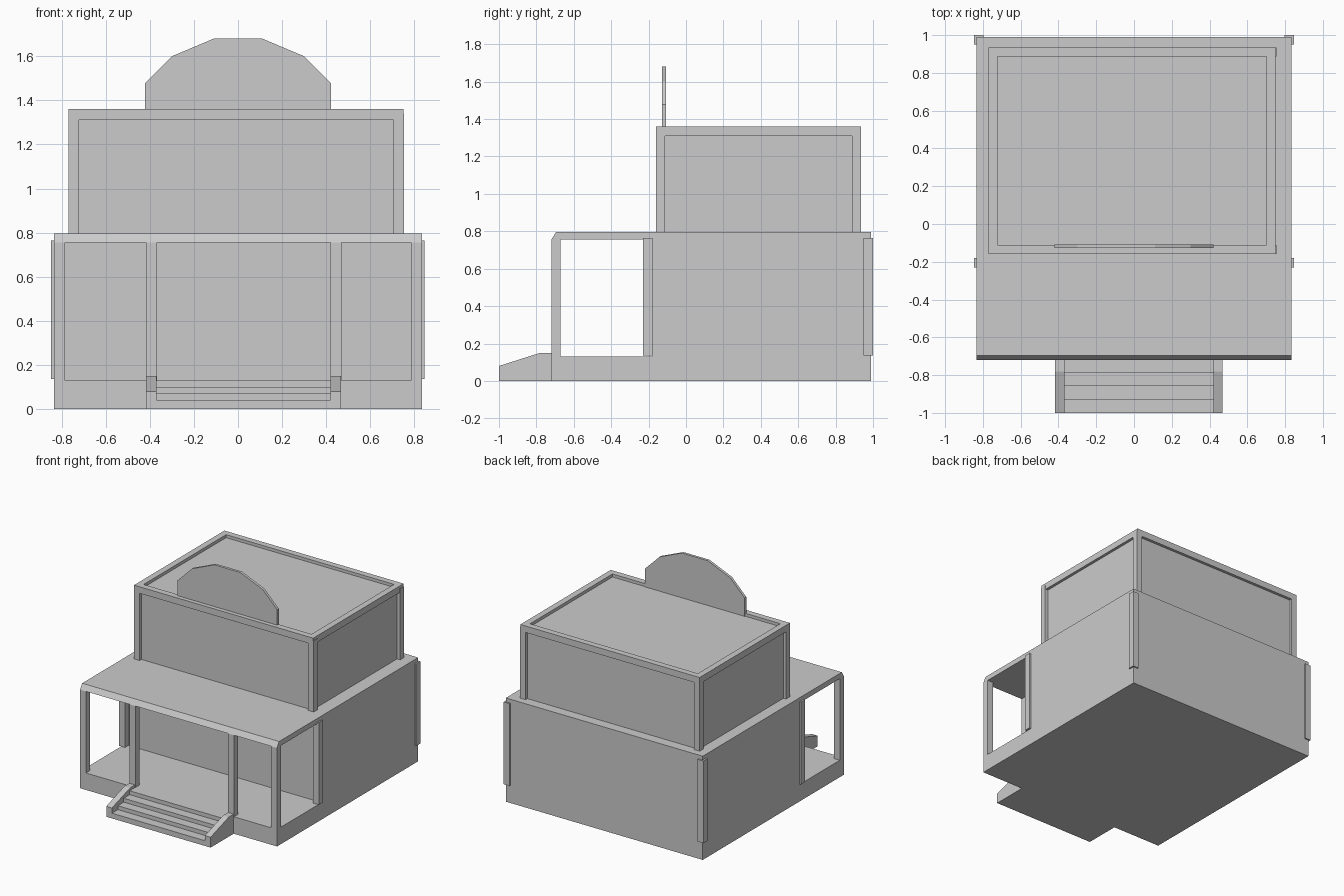
import bpy, bmesh

if "Cube" in bpy.data.objects:
    bpy.data.objects.remove(bpy.data.objects["Cube"])


def make(name, bm):
    bmesh.ops.recalc_face_normals(bm, faces=bm.faces)
    mesh = bpy.data.meshes.new(name)
    bm.to_mesh(mesh)
    bm.free()
    obj = bpy.data.objects.new(name, mesh)
    bpy.context.collection.objects.link(obj)
    return obj


def extrude(name, points, offset):
    """Solid from a closed outline of 3D points swept along an offset."""
    bm = bmesh.new()
    face = bm.faces.new([bm.verts.new(p) for p in points])
    out = bmesh.ops.extrude_face_region(bm, geom=[face])
    verts = [g for g in out["geom"] if isinstance(g, bmesh.types.BMVert)]
    bmesh.ops.translate(bm, verts=verts, vec=offset)
    return make(name, bm)


def side_profile(name, yz, x0, x1):
    return extrude(name, [(x0, y, z) for y, z in yz], (x1 - x0, 0, 0))


def box(name, x0, x1, y0, y1, z0, z1):
    return side_profile(name, [(y0, z0), (y1, z0), (y1, z1), (y0, z1)], x0, x1)


# Lower storey with porch floor and bevelled porch roof, in one side profile
side_profile("lower_storey", [
    (-0.72, 0), (0.99, 0), (0.99, 0.795), (-0.695, 0.795), (-0.72, 0.755),
    (-0.18, 0.755), (-0.18, 0.13), (-0.72, 0.13)], -0.835, 0.835)

# Porch posts along the front
for i, x in enumerate((-0.835, -0.417, 0.42, 0.785)):
    box(f"porch_post_{i}", x, x + 0.05, -0.72, -0.67, 0.13, 0.755)

# Corner posts of the lower walls, standing slightly proud
for x in (-0.848, 0.796):
    for row, y in (("front", -0.23), ("back", 0.95)):
        box(f"wall_post_{row}", x, x + 0.05, y, y + 0.05, 0.135, 0.765)

# Steps, lowest first
for i in range(4):
    box(f"step_{i}", -0.37, 0.42, -1 + 0.0715 * i, -0.715, 0, 0.04 + 0.03 * i)

# Sloping side walls of the steps
for x in (-0.417, 0.42):
    side_profile("step_side", [(-1, 0), (-0.715, 0), (-0.715, 0.15),
                               (-0.78, 0.15), (-1, 0.08)], x, x + 0.048)

# Upper storey, set back behind its trim
X0, X1, Y0, Y1 = -0.77, 0.75, -0.16, 0.935
T = 0.048
box("upper_storey", X0 + 0.022, X1 - 0.022, Y0 + 0.022, Y1 - 0.022, 0.79, 1.337)
for x in (X0, X1 - T + 0.004):
    for y in (Y0, Y1 - T):
        box("upper_corner_post", x, x + T, y, y + T, 0.79, 1.34)

# Roof rim: a rectangular ring
bm = bmesh.new()
loops = []
for inset, z in ((0, 1.31), (0, 1.36), (T, 1.36), (T, 1.31)):
    loops.append([bm.verts.new((x, y, z)) for x, y in (
        (X0 + inset, Y0 + inset), (X1 - inset, Y0 + inset),
        (X1 - inset, Y1 - inset), (X0 + inset, Y1 - inset))])
for a, b in zip(loops, loops[1:] + loops[:1]):
    for i in range(4):
        j = (i + 1) % 4
        bm.faces.new((a[i], a[j], b[j], b[i]))
make("roof_rim", bm)

# Arched sign board standing on the roof
half = [(0.422, 1.337), (0.422, 1.478), (0.30, 1.60), (0.11, 1.68)]
outline = half + [(-x, z) for x, z in reversed(half)]
extrude("sign_board", [(x, -0.128, z) for x, z in outline], (0, 0.02, 0))
